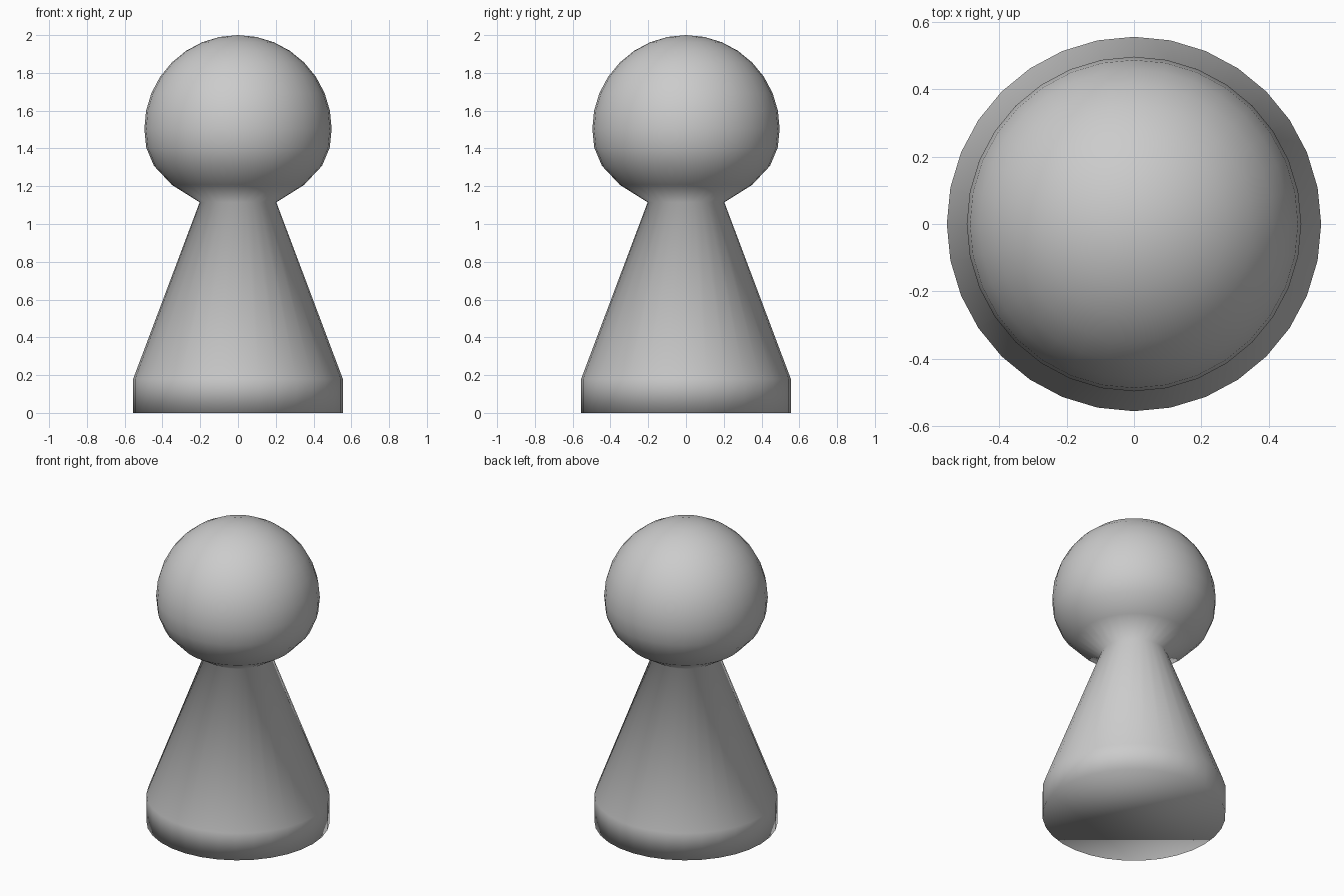
import bpy
import bmesh
from math import sin, cos, pi

if "Cube" in bpy.data.objects:
    bpy.data.objects.remove(bpy.data.objects["Cube"])

SIDES = 32
R, CZ = 0.496, 1.504  # head radius and centre height

# Profile from the base up: foot, cone, flared underside of the head
profile = [(0.555, 0.0), (0.555, 0.18), (0.203, 1.115),
           (0.35, 1.207), (0.445, 1.308), (0.486, 1.405)]
# Round upper head
profile += [(R * cos(i * pi / 16), CZ + R * sin(i * pi / 16)) for i in range(8)]

bm = bmesh.new()
rings = [[bm.verts.new((r * cos(2 * pi * i / SIDES), r * sin(2 * pi * i / SIDES), z))
          for i in range(SIDES)] for r, z in profile]

# Walls
for low, high in zip(rings, rings[1:]):
    for i in range(SIDES):
        j = (i + 1) % SIDES
        bm.faces.new((low[i], low[j], high[j], high[i]))

# Crown fan and flat underside
pole = bm.verts.new((0, 0, CZ + R))
for i in range(SIDES):
    bm.faces.new((rings[-1][i], rings[-1][(i + 1) % SIDES], pole))
bm.faces.new(rings[0][::-1])

for face in bm.faces:
    face.smooth = True

mesh = bpy.data.meshes.new("game_piece")
bm.to_mesh(mesh)
bm.free()
bpy.context.collection.objects.link(bpy.data.objects.new("game_piece", mesh))
